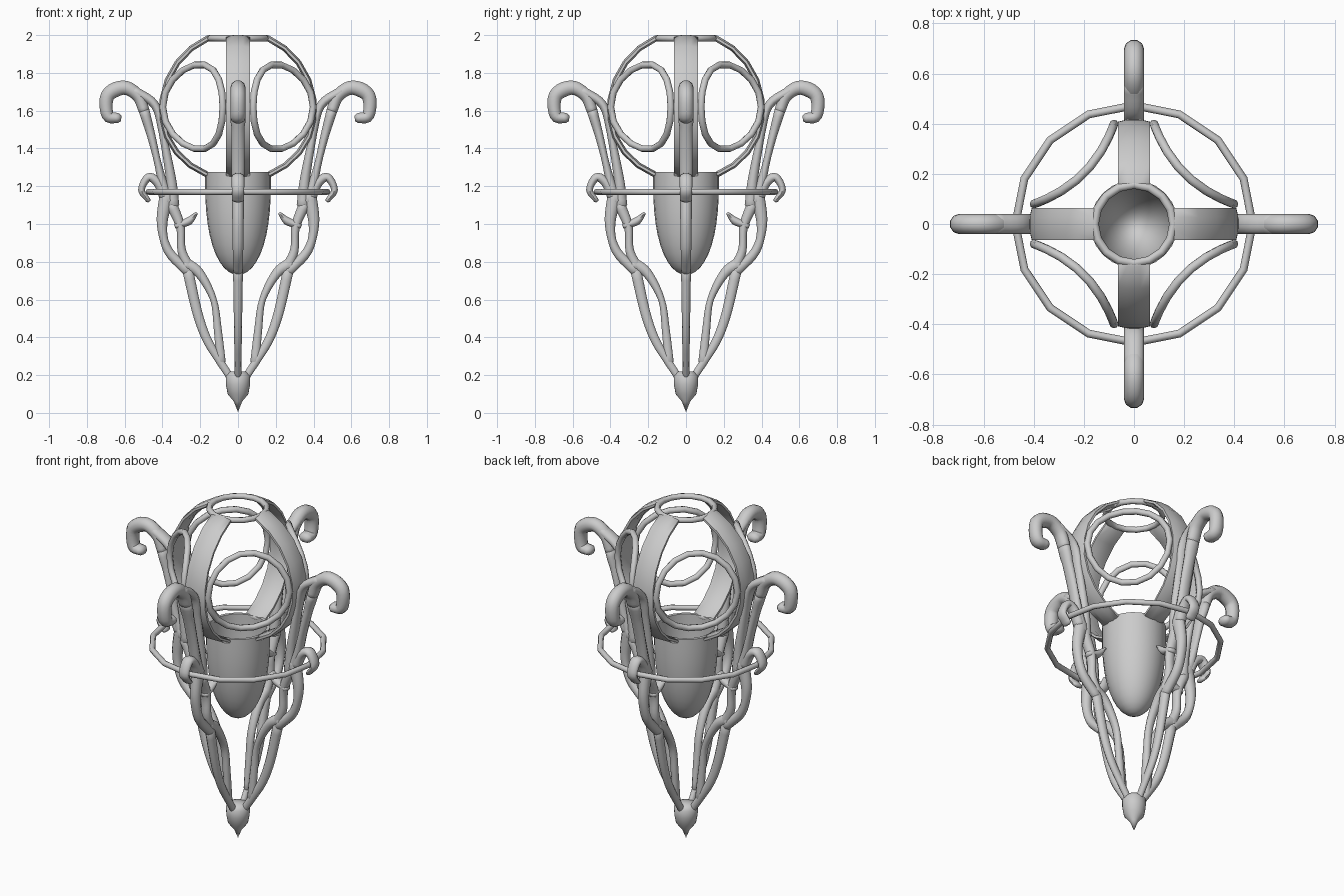
import bpy, bmesh
from math import sin, cos, pi, radians
from mathutils import Vector, Matrix

if "Cube" in bpy.data.objects:
    bpy.data.objects.remove(bpy.data.objects["Cube"])


def finish(bm, name, angle=50):
    bmesh.ops.recalc_face_normals(bm, faces=bm.faces[:])
    me = bpy.data.meshes.new(name)
    bm.to_mesh(me)
    bm.free()
    ob = bpy.data.objects.new(name, me)
    bpy.context.collection.objects.link(ob)
    bpy.ops.object.select_all(action='DESELECT')
    ob.select_set(True)
    bpy.context.view_layer.objects.active = ob
    bpy.ops.object.shade_smooth_by_angle(angle=radians(angle))
    return ob


def smooth(pts, n=5):
    """Catmull-Rom curve through (radius, height) points."""
    p = [Vector(q) for q in pts]
    p = [2 * p[0] - p[1]] + p + [2 * p[-1] - p[-2]]
    out = []
    for a, b, c, d in zip(p, p[1:], p[2:], p[3:]):
        for i in range(n):
            t = i / n
            out.append(0.5 * (2 * b + (c - a) * t + (2 * a - 5 * b + 4 * c - d) * t * t
                              + (3 * b - a - 3 * c + d) * t ** 3))
    return out + [p[-2]]


def sweep(bm, pts, widths, lateral, sides=10):
    """Elliptical tube in the XZ plane; widths are start, middle, end half widths."""
    last = len(pts) - 1
    rows = []
    for i, p in enumerate(pts):
        d = pts[min(i + 1, last)] - pts[max(i - 1, 0)]
        f = 2 * i / last
        k = min(int(f), 1)
        w = widths[k] + (widths[k + 1] - widths[k]) * (f - k)
        rows.append((Vector((p.x, 0, p.y)), Vector((d.x, 0, d.y)).normalized(), w, 1))
    for end, sign in ((0, -1), (-1, 1)):
        c, t, w, _ = rows[end]
        rows.insert(0 if sign < 0 else len(rows), (c + sign * t * w * 0.6, t, w, 0.55))
    rings = []
    for c, t, w, s in rows:
        n = Vector((t.z, 0, -t.x))
        side = Vector((0, lateral(c.z), 0))
        rings.append([bm.verts.new(c + s * (n * w * cos(a) + side * sin(a)))
                      for a in (2 * pi * (k + 0.5) / sides for k in range(sides))])
    for r, q in zip(rings, rings[1:]):
        for k in range(sides):
            j = (k + 1) % sides
            bm.faces.new((r[k], r[j], q[j], q[k]))
    bm.faces.new(rings[0])
    bm.faces.new(rings[-1])


def loop_tube(bm, centres, rad, sides=8):
    """Closed round tube through a ring of centres."""
    n, rings = len(centres), []
    mid = sum(centres, Vector()) / n
    for i, c in enumerate(centres):
        t = (centres[(i + 1) % n] - centres[i - 1]).normalized()
        u = c - mid
        u = (u - t * u.dot(t)).normalized()
        v = t.cross(u)
        rings.append([bm.verts.new(c + rad * (u * cos(a) + v * sin(a)))
                      for a in (2 * pi * k / sides for k in range(sides))])
    for i in range(n):
        for k in range(sides):
            j = (k + 1) % sides
            bm.faces.new((rings[i - 1][k], rings[i - 1][j], rings[i][j], rings[i][k]))


def lathe(name, profile, steps=24):
    bm = bmesh.new()
    vs = [bm.verts.new((r, 0, z)) for r, z in profile]
    es = [bm.edges.new(e) for e in zip(vs, vs[1:])]
    bmesh.ops.spin(bm, geom=vs + es, cent=(0, 0, 0), axis=(0, 0, 1), angle=2 * pi, steps=steps)
    bmesh.ops.remove_doubles(bm, verts=bm.verts[:], dist=1e-4)
    return finish(bm, name)


def four(ob):
    for i in range(1, 4):
        c = ob.copy()
        c.name = f"{ob.name}_{i + 1}"
        c.matrix_world = Matrix.Rotation(i * pi / 2, 4, 'Z')
        bpy.context.collection.objects.link(c)


def arm_thickness(z):
    return min(.014 + .016 * z, .035) if z < 1.52 else .04


# Scrolled arms: overlapping strands through (radius, height) points
arm = bmesh.new()


def strand(widths, *pts):
    sweep(arm, smooth(pts), widths, arm_thickness)


# top scroll, then its outer and inner strands
strand((.028, .042, .03), (.635, 1.56), (.69, 1.575), (.69, 1.68), (.605, 1.722), (.53, 1.68), (.497, 1.6))
strand((.03, .019, .04), (.497, 1.6), (.455, 1.45), (.40, 1.22), (.37, 1.12))
strand((.028, .02, .036), (.55, 1.705), (.44, 1.63), (.40, 1.48), (.355, 1.24), (.345, 1.1))
# hook gripping the hoop
strand((.03, .023, .014), (.39, 1.15), (.425, 1.22), (.475, 1.247), (.511, 1.18), (.475, 1.125))
# outer strand from the waist to the tip
strand((.042, .023, .03), (.375, 1.16), (.402, 1.0), (.37, .86), (.265, .75))
strand((.03, .025, .02), (.265, .75), (.215, .53), (.165, .39), (.10, .28), (.035, .18))
# inner waist strand and its inward curl
strand((.032, .021, .03), (.35, 1.1), (.305, .985), (.298, .86), (.26, .77))
strand((.018, .023, .01), (.325, .99), (.26, 1.016), (.222, 1.055))
# inner lower strand
strand((.036, .018, .026), (.28, .79), (.205, .74), (.13, .6), (.107, .44), (.09, .27))
four(finish(arm, "scroll_arm", 60))

# Cage bands bulging from the cup to the crown ring
path = []
for i in range(10):
    a = radians(67 - 133 * i / 9)
    path.append(Vector((.404 * cos(a), 1.6 + (.417 if a > 0 else .37) * sin(a))))
bm = bmesh.new()
sweep(bm, path, (.017, .017, .017), lambda z: .07, 8)
four(finish(bm, "cage_band"))

# Round windows between bands, bowed inward
diag, side = Vector((1, 1, 0)).normalized(), Vector((-1, 1, 0)).normalized()
pts = []
for i in range(18):
    a = 2 * pi * i / 18
    u = .225 * cos(a)
    pts.append(diag * (.285 + 1.05 * u * u) + side * u + Vector((0, 0, 1.62 + .225 * sin(a))))
bm = bmesh.new()
loop_tube(bm, pts, .018)
four(finish(bm, "window_ring"))

# Crown ring and hoop
for name, r, z, t in (("crown_ring", .157, 1.983, .017), ("hoop", .473, 1.17, .016)):
    bm = bmesh.new()
    loop_tube(bm, [Vector((r * cos(pi * i / 8), r * sin(pi * i / 8), z)) for i in range(16)], t)
    finish(bm, name)

# Open cup with an inner wall
outer, inner = [], []
for i in range(13):
    s = sin(pi / 2 * i / 12)
    h = max(0, 1 - s ** 2.7) ** .5
    outer.append((.175 * h, 1.275 - .545 * s))
    inner.append((.157 * h, 1.275 - .52 * s))
lathe("cup", outer[::-1] + inner)

# Pointed finial
lathe("finial", [(0, .222), (.045, .218), (.065, .195), (.064, .15), (.055, .1), (.022, .06), (0, .005)])
